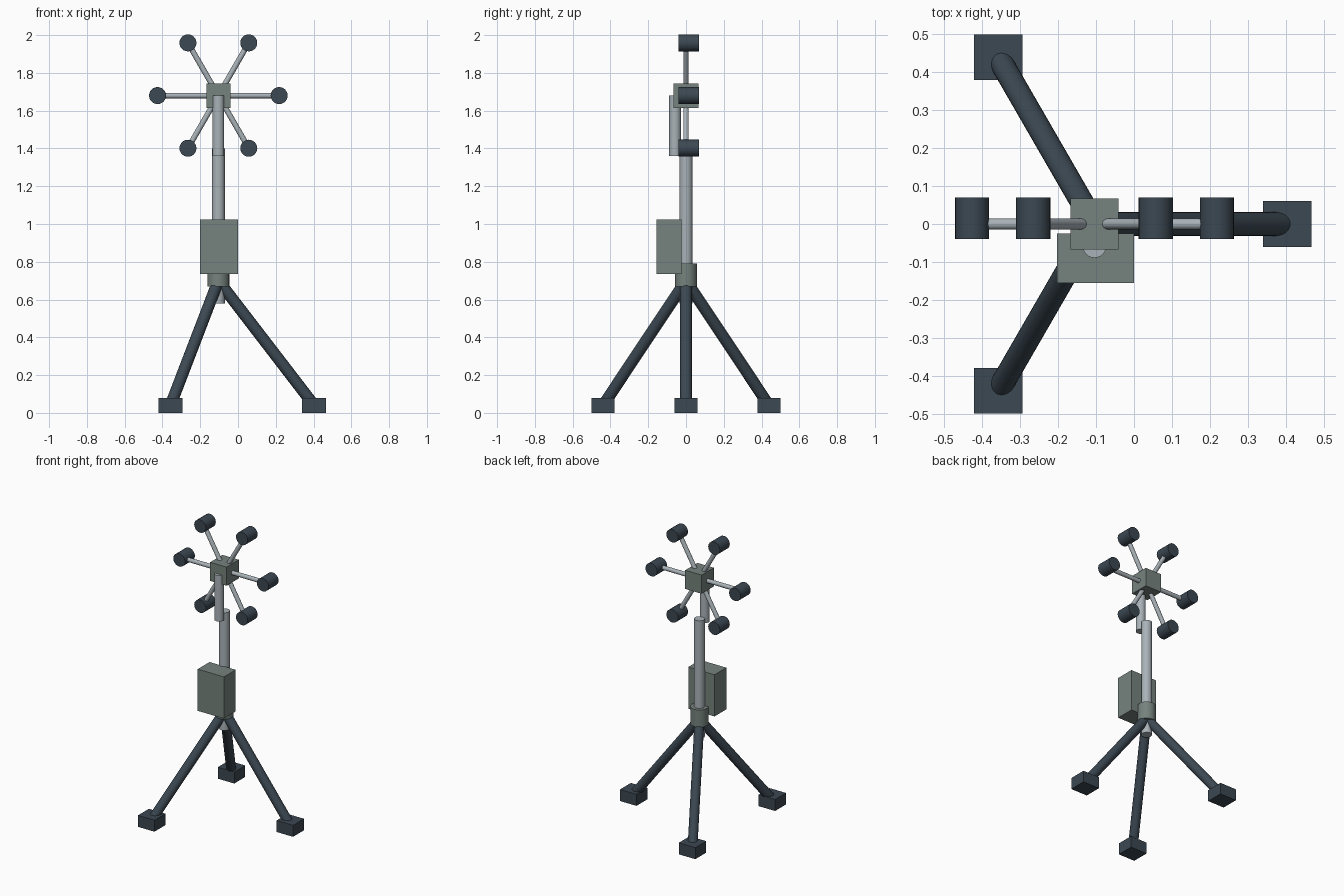
import bpy
import math
from mathutils import Vector

cube = bpy.data.objects.get("Cube")
if cube:
    bpy.data.objects.remove(cube, do_unlink=True)

AXIS_X = -0.104


def make_material(name, rgb):
    mat = bpy.data.materials.new(name)
    mat.use_nodes = True
    color = (*rgb, 1)
    mat.diffuse_color = color
    mat.node_tree.nodes["Principled BSDF"].inputs["Base Color"].default_value = color
    return mat


dark = make_material("dark slate", (0.045, 0.065, 0.085))
casing = make_material("grey green", (0.18, 0.225, 0.205))
metal = make_material("light metal", (0.40, 0.45, 0.48))


def finish(name, mat):
    obj = bpy.context.object
    obj.name = name
    obj.data.materials.append(mat)
    return obj


def rod(name, start, end, radius, mat):
    """Round bar between two points, relative to the mast axis."""
    a, b = Vector(start), Vector(end)
    bpy.ops.mesh.primitive_cylinder_add(
        vertices=24, radius=radius, depth=(b - a).length,
        location=(a + b) / 2 + Vector((AXIS_X, 0, 0)),
        rotation=(b - a).to_track_quat("Z", "Y").to_euler())
    bpy.ops.object.shade_smooth_by_angle(angle=math.radians(35))
    return finish(name, mat)


def box(name, center, size, mat):
    """Square-edged block, relative to the mast axis."""
    bpy.ops.mesh.primitive_cube_add(size=1, location=Vector(center) + Vector((AXIS_X, 0, 0)))
    bpy.context.object.scale = size
    bpy.ops.object.transform_apply(location=False, rotation=False, scale=True)
    return finish(name, mat)


# Mast, collar and equipment case
rod("mast", (0, 0, 0.58), (0, 0, 1.40), 0.034, metal)
rod("collar", (0, 0, 0.67), (0, 0, 0.79), 0.058, casing)
box("equipment_case", (0.003, -0.09, 0.88), (0.202, 0.13, 0.29), casing)

# Tripod legs with square feet
for i in range(3):
    angle = i * math.tau / 3
    x, y = 0.507 * math.cos(angle), 0.507 * math.sin(angle)
    rod(f"leg_{i + 1}", (0, 0, 0.70), (x, y, 0.04), 0.031, dark)
    box(f"foot_{i + 1}", (x, y, 0.04), (0.127, 0.12, 0.08), dark)

# Offset upper tube and hub
rod("upper_tube", (0, -0.058, 1.36), (0, -0.058, 1.68), 0.031, metal)
box("hub", (0, 0, 1.68), (0.126, 0.134, 0.13), casing)

# Six arms, each ending in a drum
for i in range(6):
    angle = i * math.tau / 6
    x, z = 0.322 * math.cos(angle), 1.68 + 0.322 * math.sin(angle)
    rod(f"arm_{i + 1}", (0, 0, 1.68), (x, 0, z), 0.0145, metal)
    rod(f"drum_{i + 1}", (x, -0.039, z), (x, 0.07, z), 0.045, dark)
